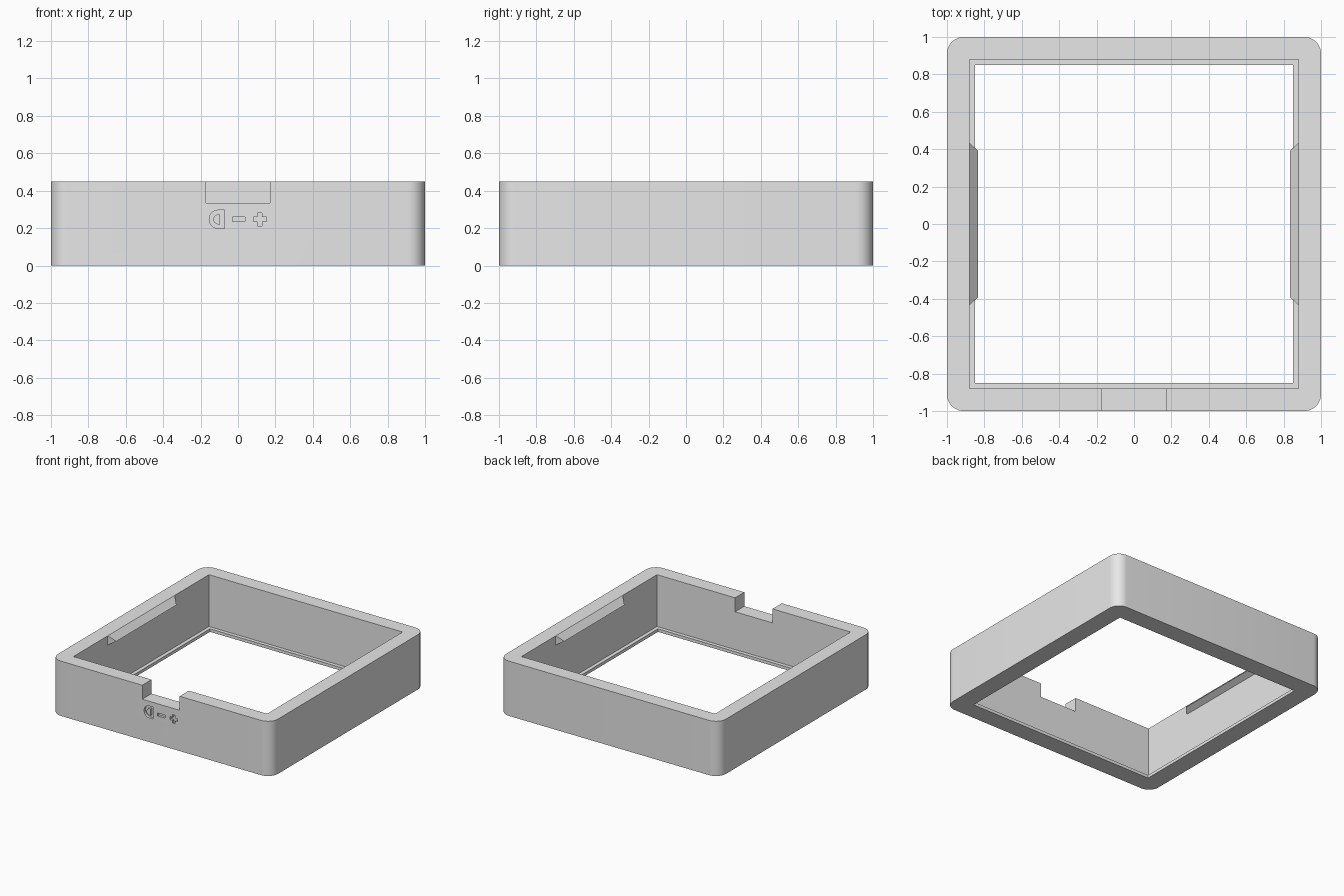
import bpy
import bmesh
from math import pi, sin, cos, radians

HALF, HEIGHT, RADIUS = 1.0, 0.45, 0.09
WALL, LIP, LIP_TOP = 0.88, 0.85, 0.025

cube = bpy.data.objects.get("Cube")
if cube:
    bpy.data.objects.remove(cube, do_unlink=True)

grey = bpy.data.materials.new("light grey plastic")
grey.use_nodes = True
grey.diffuse_color = (0.8, 0.8, 0.8, 1)
grey.node_tree.nodes["Principled BSDF"].inputs["Base Color"].default_value = (0.8, 0.8, 0.8, 1)


def make_object(name, bm):
    bmesh.ops.recalc_face_normals(bm, faces=bm.faces)
    mesh = bpy.data.meshes.new(name)
    bm.to_mesh(mesh)
    bm.free()
    mesh.materials.append(grey)
    obj = bpy.data.objects.new(name, mesh)
    bpy.context.collection.objects.link(obj)
    return obj


def prism(name, outline, shift):
    """Extrude a closed outline of 3D points along a shift."""
    bm = bmesh.new()
    face = bm.faces.new([bm.verts.new(p) for p in outline])
    new = bmesh.ops.extrude_face_region(bm, geom=[face], use_keep_orig=True)["geom"]
    bmesh.ops.translate(bm, vec=shift, verts=[v for v in new if isinstance(v, bmesh.types.BMVert)])
    return make_object(name, bm)


def box(name, x0, x1, y0, y1, z0, z1):
    return prism(name, [(x0, y0, z0), (x1, y0, z0), (x1, y1, z0), (x0, y1, z0)], (0, 0, z1 - z0))


def arc(cx, cy, r, start, end, steps):
    angles = [start + (end - start) * i / steps for i in range(steps + 1)]
    return [(cx + r * cos(a), cy + r * sin(a)) for a in angles]


def cut(target, cutter):
    """Subtract the cutter from the target, then discard it."""
    cutter.hide_render = True
    mod = target.modifiers.new("cut", "BOOLEAN")
    mod.operation, mod.solver, mod.object = "DIFFERENCE", "EXACT", cutter
    bpy.context.view_layer.objects.active = target
    bpy.ops.object.modifier_apply(modifier=mod.name)
    bpy.data.objects.remove(cutter, do_unlink=True)


# Rounded square frame
outline = []
c = HALF - RADIUS
for i, (sx, sy) in enumerate([(1, 1), (-1, 1), (-1, -1), (1, -1)]):
    outline += arc(sx * c, sy * c, RADIUS, i * pi / 2, (i + 1) * pi / 2, 10)
frame = prism("frame", [(x, y, 0) for x, y in outline], (0, 0, HEIGHT))

# Cavity above a thin bottom lip, then the opening through the lip
cut(frame, box("cavity_cutter", -WALL, WALL, -WALL, WALL, LIP_TOP, 0.6))
cut(frame, box("opening_cutter", -LIP, LIP, -LIP, LIP, -0.1, 0.2))

# Connector notch in the front wall
cut(frame, box("notch_cutter", -0.17, 0.17, -1.1, -0.8, 0.335, 0.6))


# Recessed polarity marks on the front
def half_round(name, flat_x, centre_x, r, y0, y1):
    points = arc(centre_x, 0.247, r, pi / 2, 3 * pi / 2, 12)
    points += [(flat_x, 0.247 - r), (flat_x, 0.247 + r)]
    return prism(name, [(x, y0, z) for x, z in points], (0, y1 - y0, 0))


FLOOR = -0.98
ring = half_round("ring_cutter", -0.072, -0.105, 0.049, -1.05, FLOOR)
cut(ring, half_round("ring_core", -0.095, -0.105, 0.027, -1.1, -0.9))
cut(frame, ring)
cut(frame, box("minus_cutter", -0.03, 0.037, -1.05, FLOOR, 0.235, 0.259))
cut(frame, box("plus_bar_cutter", 0.082, 0.152, -1.05, FLOOR, 0.235, 0.259))
cut(frame, box("plus_stem_cutter", 0.105, 0.129, -1.05, FLOOR, 0.212, 0.282))

# Wedge clips at the top of both side walls
for name, side in (("left_clip", 1), ("right_clip", -1)):
    bm = bmesh.new()
    for end in (1, -1):
        for x, y, z in ((WALL, 0.435, HEIGHT), (WALL, 0.435, 0.375), (0.833, 0.39, 0.4)):
            bm.verts.new((side * x, end * y, z))
    bmesh.ops.convex_hull(bm, input=bm.verts)
    bmesh.ops.dissolve_limit(bm, angle_limit=radians(1), verts=bm.verts, edges=bm.edges)
    make_object(name, bm)

# Smooth corners, crisp edges
bpy.ops.object.select_all(action="DESELECT")
frame.select_set(True)
bpy.context.view_layer.objects.active = frame
bpy.ops.object.shade_smooth_by_angle(angle=radians(30))
